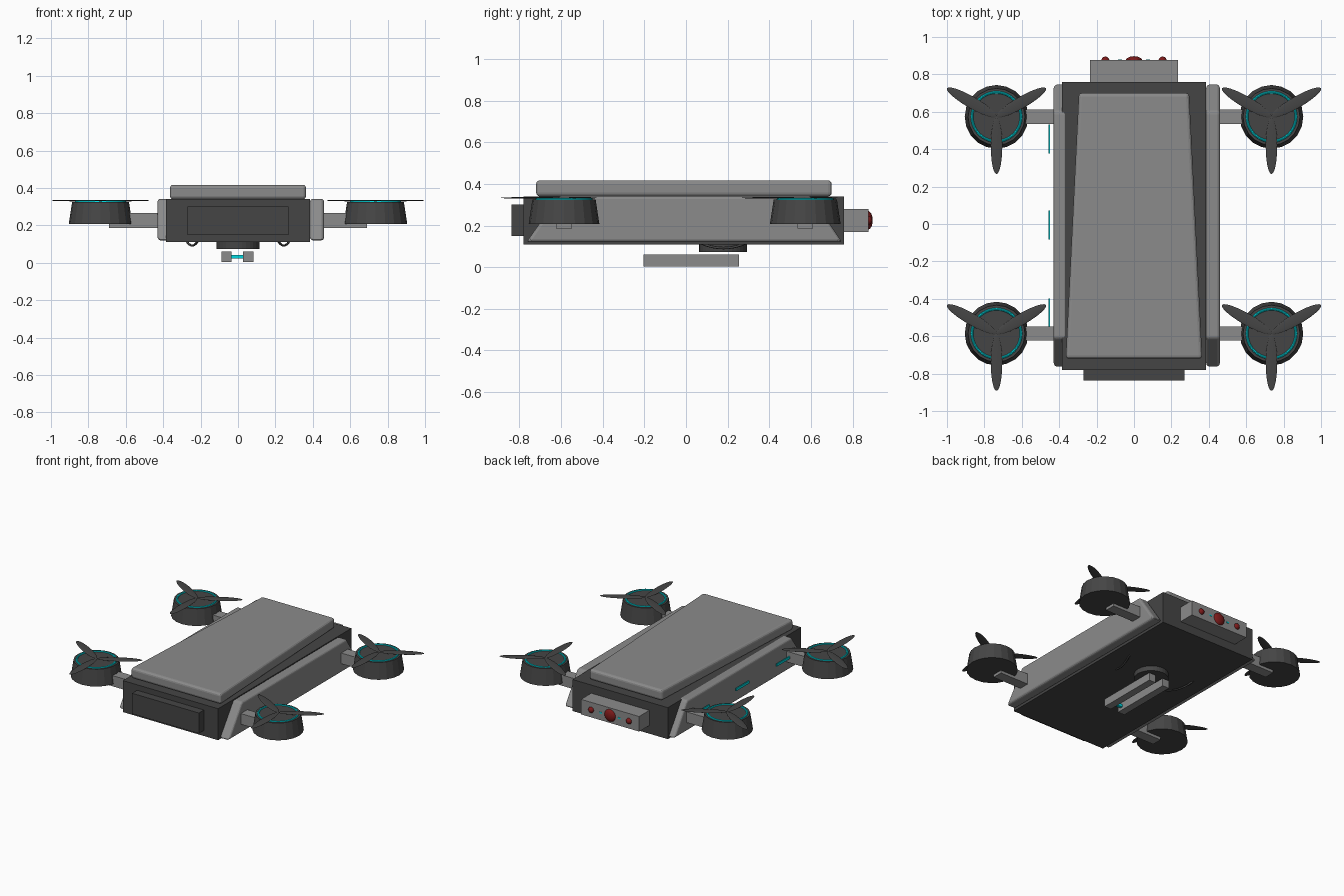
import bpy, bmesh, math
from mathutils import Matrix

if "Cube" in bpy.data.objects:
    bpy.data.objects.remove(bpy.data.objects["Cube"])


def material(name, rgb):
    m = bpy.data.materials.new(name)
    m.diffuse_color = (*rgb, 1)
    m.use_nodes = True
    m.node_tree.nodes["Principled BSDF"].inputs["Base Color"].default_value = m.diffuse_color
    return m


DARK = material("dark_grey", (0.06, 0.06, 0.06))
LIGHT = material("mid_grey", (0.26, 0.26, 0.26))
CYAN = material("cyan", (0.0, 0.7, 0.75))
RED = material("red", (0.2, 0.01, 0.01))


def finish(o, name, mat, bevel=0, smooth=False):
    o.name = name
    o.data.materials.append(mat)
    if bevel:
        b = o.modifiers.new("bevel", 'BEVEL')
        b.width, b.segments = bevel, 3
    if smooth:
        bpy.ops.object.select_all(action='DESELECT')
        o.select_set(True)
        bpy.context.view_layer.objects.active = o
        bpy.ops.object.shade_smooth_by_angle(angle=math.radians(40))
    return o


def from_bmesh(bm):
    bmesh.ops.recalc_face_normals(bm, faces=bm.faces)
    me = bpy.data.meshes.new("part")
    bm.to_mesh(me)
    bm.free()
    o = bpy.data.objects.new("part", me)
    bpy.context.collection.objects.link(o)
    return o


def box(name, x, y, z, mat, bevel=0):
    bm = bmesh.new()
    size = [b - a for a, b in (x, y, z)]
    mid = [(a + b) / 2 for a, b in (x, y, z)]
    bmesh.ops.create_cube(bm, size=1, matrix=Matrix.Translation(mid) @ Matrix.Diagonal((*size, 1)))
    return finish(from_bmesh(bm), name, mat, bevel)


def prism(name, points, offset, mat, bevel=0):
    """Extrude a flat outline of 3D points along an offset."""
    bm = bmesh.new()
    f = bm.faces.new([bm.verts.new(p) for p in points])
    r = bmesh.ops.extrude_face_region(bm, geom=[f])
    bmesh.ops.translate(bm, vec=offset, verts=[v for v in r['geom'] if isinstance(v, bmesh.types.BMVert)])
    return finish(from_bmesh(bm), name, mat, bevel)


def cone(name, r1, r2, z0, z1, x, y, mat, sides=20):
    bpy.ops.mesh.primitive_cone_add(vertices=sides, radius1=r1, radius2=r2, depth=z1 - z0,
                                    location=(x, y, (z0 + z1) / 2))
    return finish(bpy.context.object, name, mat)


def ellipsoid(name, radii, matrix, mat):
    bm = bmesh.new()
    bmesh.ops.create_uvsphere(bm, u_segments=24, v_segments=12, radius=1,
                              matrix=matrix @ Matrix.Diagonal((*radii, 1)))
    return finish(from_bmesh(bm), name, mat, smooth=True)


# Main body and tapered lid
box("body", (-0.385, 0.385), (-0.78, 0.76), (0.11, 0.34), DARK)
prism("top_lid", [(-0.365, -0.72, 0.34), (0.365, -0.72, 0.34), (0.295, 0.70, 0.34), (-0.295, 0.70, 0.34)],
      (0, 0, 0.077), LIGHT, 0.018)

# Trapezoid side panels
for side, x0, x1 in (("left", -0.43, -0.36), ("right", 0.385, 0.46)):
    prism(side + "_side_panel", [(x0, -0.767, 0.12), (x0, 0.75, 0.12), (x0, 0.60, 0.342), (x0, -0.61, 0.342)],
          (x1 - x0, 0, 0), LIGHT, 0.015)

# Light strips along the left side
for i, y in enumerate((-0.475, -0.005, 0.455)):
    box(f"light_strip_{i}", (-0.457, -0.449), (y - 0.077, y + 0.077), (0.217, 0.235), CYAN)

# Front battery cover and rear sensor box
box("battery_cover", (-0.27, 0.27), (-0.838, -0.77), (0.15, 0.30), DARK)
box("sensor_box", (-0.235, 0.235), (0.75, 0.877), (0.17, 0.28), LIGHT)
for n, x, r, d in (("main_lens", 0, 0.045, 0.024), ("left_lens", -0.153, 0.022, 0.022),
                   ("right_lens", 0.153, 0.022, 0.022)):
    ellipsoid(n, (r, d, r), Matrix.Translation((x, 0.873, 0.225)), RED)
for x in (-0.075, 0.075):
    box("sensor_light", (x - 0.01, x + 0.01), (0.87, 0.88), (0.22, 0.23), CYAN)

# Rotors: arm, motor pod, glowing ring and three blades
for sx in (-1, 1):
    for end, y in (("front", -0.586), ("rear", 0.573)):
        tag = end + ("_left" if sx < 0 else "_right")
        x = sx * 0.735
        box(tag + "_arm", tuple(sorted((sx * 0.37, sx * 0.69))), (y - 0.038, y + 0.038), (0.187, 0.265), LIGHT)
        cone(tag + "_pod", 0.17, 0.152, 0.207, 0.325, x, y, DARK)
        bpy.ops.mesh.primitive_torus_add(major_segments=40, minor_segments=8, major_radius=0.131,
                                         minor_radius=0.007, location=(x, y, 0.325))
        finish(bpy.context.object, tag + "_ring", CYAN, smooth=True)
        for k in range(3):
            m = (Matrix.Translation((x, y, 0.333)) @ Matrix.Rotation(math.radians(30 + 120 * k), 4, 'Z')
                 @ Matrix.Translation((0.153, 0, 0)))
            ellipsoid(f"{tag}_blade_{k}", (0.153, 0.031, 0.004), m, DARK)

# Belly turntable and cargo gripper
cone("gripper_base", 0.115, 0.115, 0.074, 0.115, 0, 0.178, DARK, 32)
box("left_gripper_bar", (-0.088, -0.034), (-0.205, 0.255), (0.003, 0.06), LIGHT)
box("right_gripper_bar", (0.028, 0.082), (-0.205, 0.255), (0.003, 0.06), LIGHT)
box("gripper_rod", (-0.04, 0.034), (-0.18, -0.16), (0.023, 0.043), CYAN)

# Slack cables hanging under the body
for s in (-1, 1):
    cu = bpy.data.curves.new("cable", 'CURVE')
    cu.dimensions, cu.bevel_depth, cu.bevel_resolution = '3D', 0.006, 2
    sp = cu.splines.new('POLY')
    sp.points.add(10)
    for i, p in enumerate(sp.points):
        t = i / 5 - 1
        p.co = (s * (0.245 + 0.03 * t), 0.18 + 0.11 * t, 0.092 + 0.024 * t * t, 1)
    o = bpy.data.objects.new("cable", cu)
    bpy.context.collection.objects.link(o)
    finish(o, "left_cable" if s < 0 else "right_cable", DARK)
